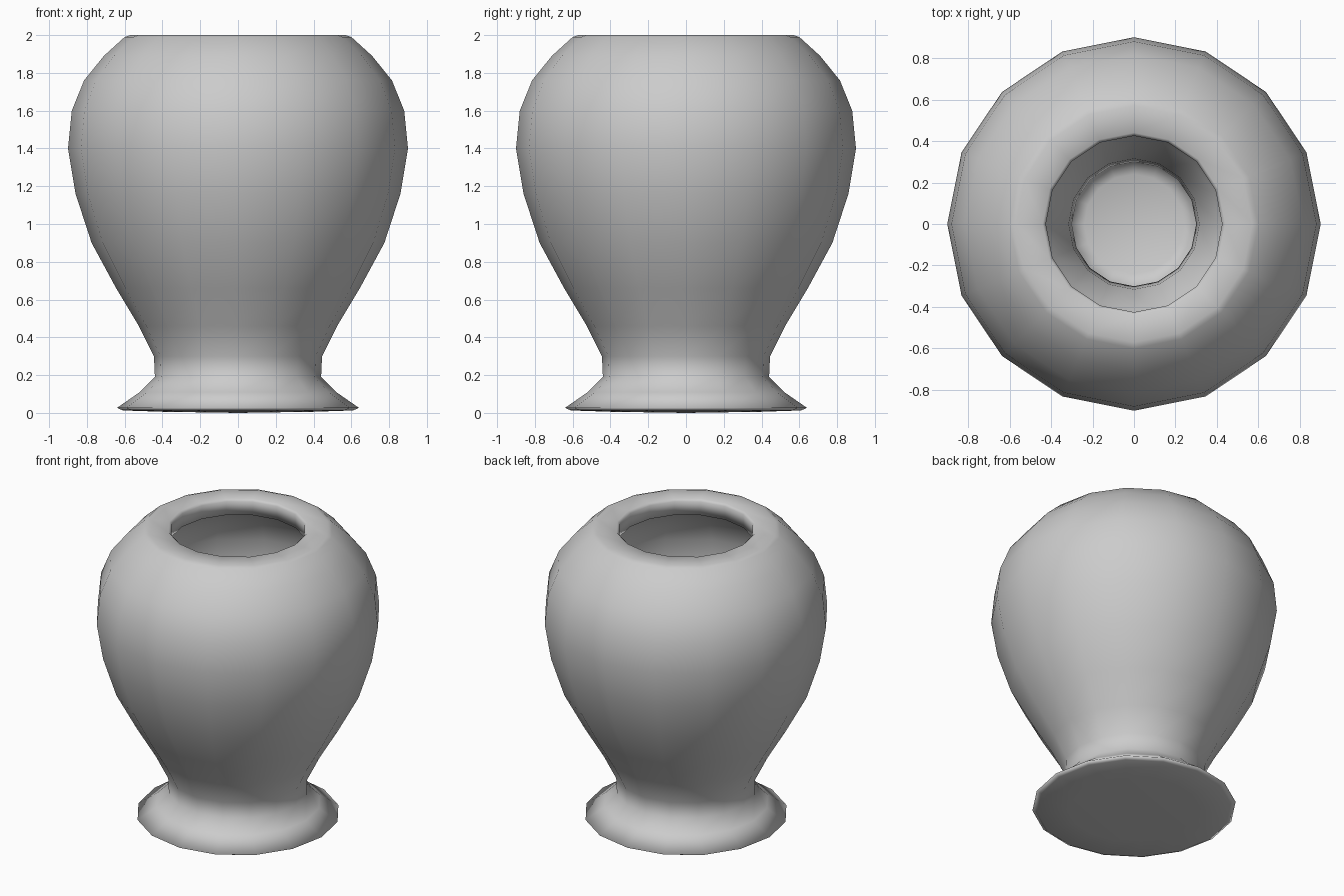
import bpy, bmesh, math

if "Cube" in bpy.data.objects:
    bpy.data.objects.remove(bpy.data.objects["Cube"])

SIDES = 16

# Outer skin from underside centre up to the lip (radius, height)
outer = [(0, 0.0), (0.40, 0.006), (0.61, 0.013), (0.64, 0.027), (0.52, 0.11),
         (0.44, 0.19), (0.445, 0.30), (0.525, 0.46), (0.645, 0.66),
         (0.775, 0.90), (0.86, 1.16), (0.90, 1.40), (0.88, 1.60),
         (0.815, 1.76), (0.71, 1.89), (0.60, 1.99), (0.57, 2.0), (0.44, 2.0)]
# Inner skin from the lip down to the floor of the hollow
inner = [(0.425, 1.985), (0.43, 1.89), (0.53, 1.875), (0.63, 1.79), (0.71, 1.69),
         (0.76, 1.57), (0.775, 1.40), (0.74, 1.19), (0.66, 0.95),
         (0.53, 0.72), (0.41, 0.52), (0.315, 0.33), (0.30, 0.20),
         (0.32, 0.15), (0.24, 0.12), (0, 0.10)]


def lathe(name, profile):
    """Revolve a profile round the z axis into a smooth object."""
    bm = bmesh.new()
    verts = [bm.verts.new((r, 0, z)) for r, z in profile]
    edges = [bm.edges.new(pair) for pair in zip(verts, verts[1:])]
    bmesh.ops.spin(bm, geom=verts + edges, cent=(0, 0, 0), axis=(0, 0, 1),
                   angle=math.tau, steps=SIDES)
    bmesh.ops.remove_doubles(bm, verts=bm.verts, dist=0.0005)
    bmesh.ops.recalc_face_normals(bm, faces=bm.faces)
    for face in bm.faces:
        face.smooth = True
    mesh = bpy.data.meshes.new(name)
    bm.to_mesh(mesh)
    bm.free()
    obj = bpy.data.objects.new(name, mesh)
    bpy.context.collection.objects.link(obj)
    return obj


# Thick-walled hollow vase on a flared foot
lathe("vase", outer + inner)
